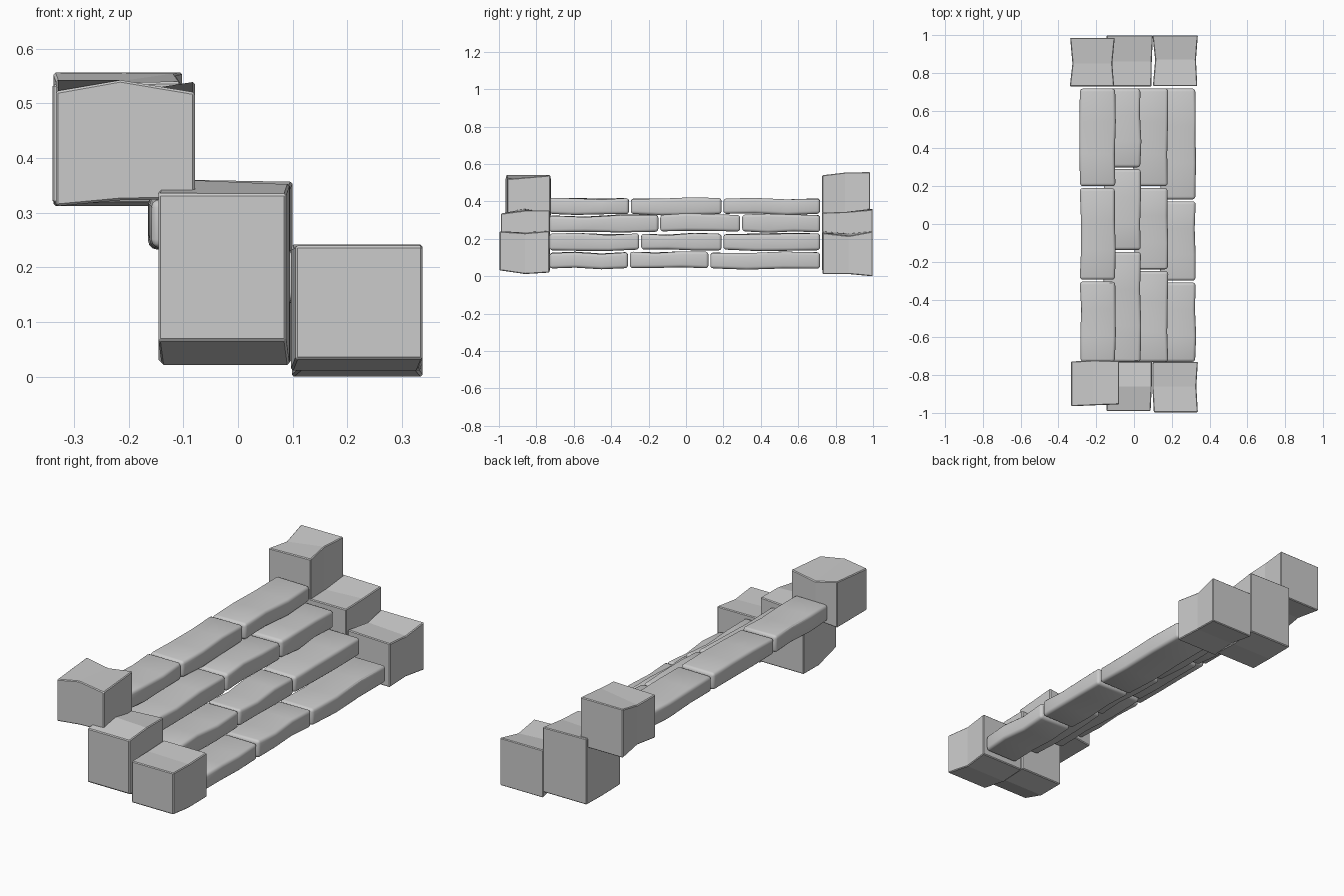
import bpy, bmesh, random

if "Cube" in bpy.data.objects:
    bpy.data.objects.remove(bpy.data.objects["Cube"])

random.seed(4)


def loft(name, axis, slices, bevel, segs):
    """Stone lofted through rectangles (pos, a0, a1, z0, z1, tilt) along x or y."""
    bm = bmesh.new()
    rings = []
    for p, a0, a1, z0, z1, t in slices:
        pts = [(a0, z0), (a1, z0), (a1, z1 + t), (a0, z1)]
        rings.append([bm.verts.new((p, a, z) if axis == 'x' else (a, p, z)) for a, z in pts])
    for r, s in zip(rings, rings[1:]):
        for i in range(4):
            j = (i + 1) % 4
            bm.faces.new((r[i], r[j], s[j], s[i]))
    bm.faces.new(rings[0])
    bm.faces.new(rings[-1])
    bmesh.ops.recalc_face_normals(bm, faces=bm.faces)
    me = bpy.data.meshes.new(name)
    bm.to_mesh(me)
    bm.free()
    ob = bpy.data.objects.new(name, me)
    bpy.context.collection.objects.link(ob)
    m = ob.modifiers.new("bevel", 'BEVEL')
    m.width = bevel
    m.segments = segs
    m.limit_method = 'ANGLE'
    m.angle_limit = 0.8
    bpy.ops.object.select_all(action='DESELECT')
    ob.select_set(True)
    bpy.context.view_layer.objects.active = ob
    bpy.ops.object.modifier_apply(modifier="bevel")
    if segs > 1:
        bpy.ops.object.shade_smooth_by_angle()
    return ob


# Stair treads: x range, z range, joints between the three bricks
treads = [
    (0.14, 0.325, 0.042, 0.128, (-0.305, 0.125)),
    (0.00, 0.18, 0.140, 0.226, (-0.245, 0.195)),
    (-0.158, 0.035, 0.238, 0.326, (-0.143, 0.295)),
    (-0.285, -0.10, 0.332, 0.416, (-0.30, 0.195)),
]
for n, (x0, x1, z0, z1, joints) in enumerate(treads):
    ends = [-0.735, *joints, 0.722]
    for k in range(3):
        a, b = ends[k] + 0.005, ends[k + 1] - 0.005
        slices = []
        for i, f in enumerate((0, 0.33, 0.66, 1)):
            w = 0.007 if i in (1, 2) else 0.003
            j = [random.uniform(-w, w) for _ in range(5)]
            slices.append((a + (b - a) * f, x0 + j[0], x1 + j[1] * 0.7,
                           z0 + j[2], z1 + j[3], j[4]))
        loft(f"tread_{n + 1}_brick_{k + 1}", 'y', slices, 0.016, 3)

# Side stones at the front end
front_stones = {
    "front_upper_stone": ('x', [
        (-0.333, -0.965, -0.728, 0.312, 0.522, 0.022),
        (-0.215, -0.96, -0.722, 0.323, 0.543, -0.025),
        (-0.079, -0.955, -0.725, 0.325, 0.52, 0.02)]),
    "front_middle_stone": ('y', [
        (-0.99, -0.146, 0.088, 0.066, 0.335, 0.0),
        (-0.86, -0.14, 0.094, 0.022, 0.362, -0.01),
        (-0.728, -0.146, 0.095, 0.028, 0.338, 0.015)]),
    "front_lower_stone": ('y', [
        (-0.997, 0.105, 0.338, 0.032, 0.24, 0.0),
        (-0.86, 0.097, 0.33, 0.012, 0.236, -0.005),
        (-0.73, 0.098, 0.338, 0.02, 0.242, 0.0)]),
}

# Side stones at the back end
back_stones = {
    "back_upper_stone": ('y', [
        (0.728, -0.34, -0.105, 0.318, 0.535, 0.005),
        (0.85, -0.326, -0.115, 0.325, 0.525, 0.03),
        (0.985, -0.338, -0.102, 0.312, 0.557, 0.0)]),
    "back_middle_stone": ('y', [
        (0.728, -0.145, 0.092, 0.03, 0.34, 0.0),
        (0.86, -0.138, 0.094, 0.022, 0.335, 0.01),
        (0.998, -0.145, 0.1, 0.03, 0.362, -0.005)]),
    "back_lower_stone": ('y', [
        (0.73, 0.1, 0.335, 0.012, 0.24, -0.008),
        (0.87, 0.112, 0.328, 0.012, 0.228, -0.012),
        (0.998, 0.098, 0.338, 0.0, 0.24, 0.0)]),
}
for name, (axis, slices) in {**front_stones, **back_stones}.items():
    loft(name, axis, slices, 0.004, 1)
